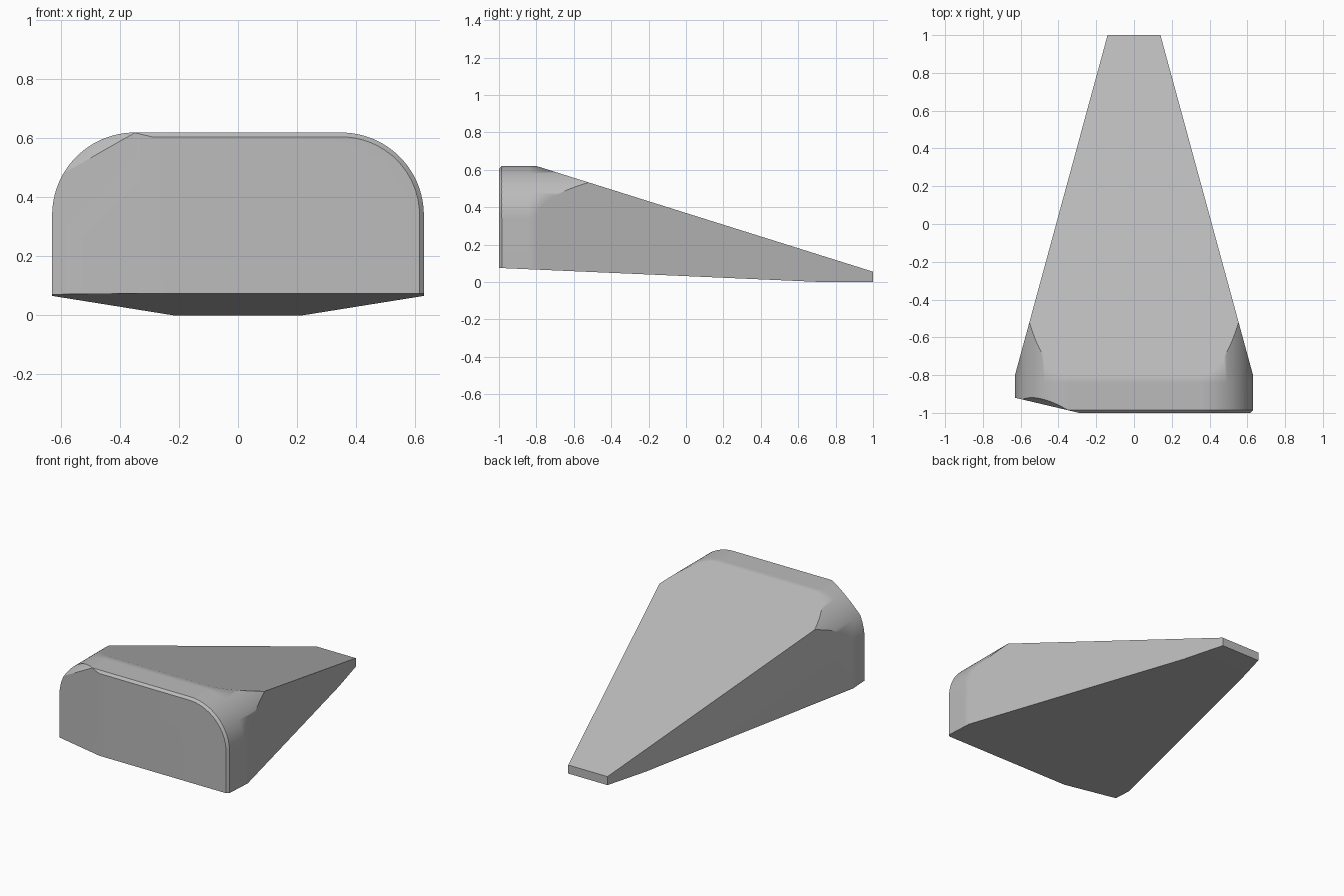
import bpy, bmesh, math
from mathutils import Vector

cube = bpy.data.objects.get("Cube")
if cube:
    bpy.data.objects.remove(cube, do_unlink=True)

HALF, TOP, RADIUS, SEGMENTS = 0.63, 0.62, 0.28, 24
CX, CZ = HALF - RADIUS, TOP - RADIUS

grey = bpy.data.materials.new("grey rubber")
grey.use_nodes = True
colour = (0.5, 0.5, 0.5, 1)
grey.diffuse_color = colour
grey.node_tree.nodes["Principled BSDF"].inputs["Base Color"].default_value = colour

bm = bmesh.new()


def cut(point, normal, keep=False):
    """Slice the solid, drop the outer side and cap the opening."""
    geom = bm.verts[:] + bm.edges[:] + bm.faces[:]
    result = bmesh.ops.bisect_plane(bm, geom=geom, dist=1e-5, plane_co=point,
                                    plane_no=Vector(normal).normalized(), clear_outer=not keep)
    if keep:
        return
    edges = [e for e in result["geom_cut"]
             if isinstance(e, bmesh.types.BMEdge) and e.is_valid and e.is_boundary]
    if len(edges) > 2:
        bmesh.ops.edgeloop_fill(bm, edges=edges)


# Round-shouldered block
angles = [math.pi / 2 * i / SEGMENTS for i in range(SEGMENTS + 1)]
right = [(CX + RADIUS * math.cos(a), CZ + RADIUS * math.sin(a)) for a in angles]
outline = [(HALF, 0)] + right + [(-x, z) for x, z in reversed(right)] + [(-HALF, 0)]
front = bm.faces.new([bm.verts.new((x, -1, z)) for x, z in outline])
extruded = bmesh.ops.extrude_face_region(bm, geom=[front], use_keep_orig=True)
moved = [v for v in extruded["geom"] if isinstance(v, bmesh.types.BMVert)]
bmesh.ops.translate(bm, verts=moved, vec=(0, 2, 0))

# Sloping top, tapered sides, raked underside
cut((0, -0.8, TOP), (0, 0.565, 1.8))
for side in (1, -1):
    cut((side * HALF, -0.8, 0), (side * 1.8, 0.49, 0))
cut((0, 0.72, 0), (0, -0.075, -1.72))

# Angled front corner with a softened shoulder
cut((-0.29, -1, 0), (-0.08, -0.34, 0))
cut((-0.53, -0.935, 0.53), (-0.45, -0.75, 0.48))

# Narrow chamfer along the top, round shoulder and side of the front
cut((CX, -0.985, TOP), (0.023, -1, 1))
for a in angles[::2]:
    c, s = math.cos(a), math.sin(a)
    cut((CX + RADIUS * c, -0.985, CZ + RADIUS * s), (c, -1, s))

# Supporting edge behind the shoulders
cut((0, -0.84, 0), (0, 1, 0), keep=True)

bmesh.ops.remove_doubles(bm, verts=bm.verts[:], dist=1e-4)
bmesh.ops.recalc_face_normals(bm, faces=bm.faces[:])
mesh = bpy.data.meshes.new("wedge_body")
bm.to_mesh(mesh)
bm.free()
mesh.materials.append(grey)
wedge = bpy.data.objects.new("wedge_body", mesh)
bpy.context.collection.objects.link(wedge)

# Smooth curves, flat large faces
bpy.ops.object.select_all(action='DESELECT')
wedge.select_set(True)
bpy.context.view_layer.objects.active = wedge
bpy.ops.object.shade_smooth_by_angle(angle=math.radians(30))
weighted = wedge.modifiers.new("weighted normals", 'WEIGHTED_NORMAL')
weighted.keep_sharp = True
